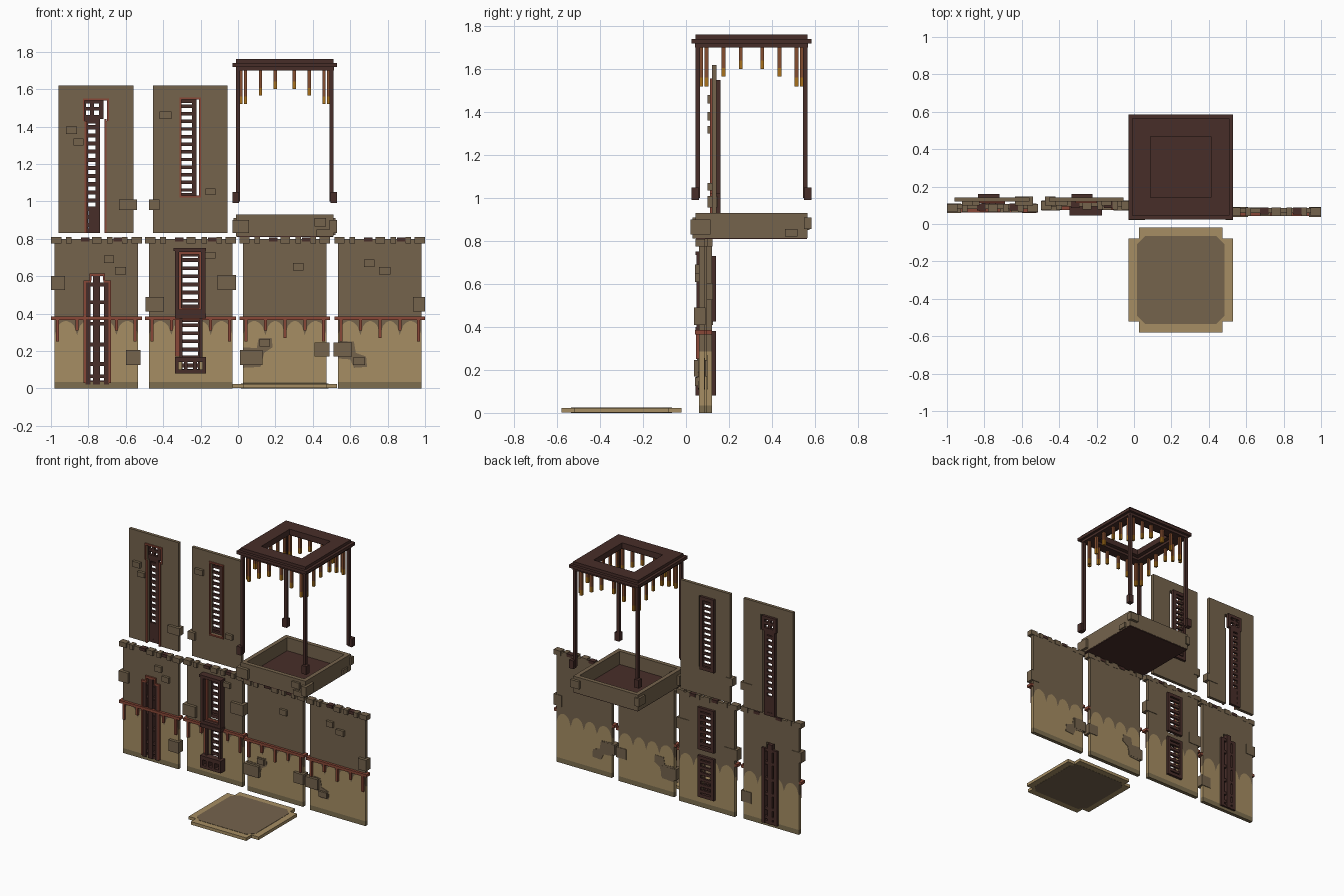
import bpy, bmesh, math
from mathutils import Vector

cube = bpy.data.objects.get("Cube")
if cube:
    bpy.data.objects.remove(cube, do_unlink=True)


def material(name, rgb):
    m = bpy.data.materials.new(name)
    m.use_nodes = True
    m.diffuse_color = (*rgb, 1)
    bsdf = next(n for n in m.node_tree.nodes if n.type == 'BSDF_PRINCIPLED')
    bsdf.inputs["Base Color"].default_value = (*rgb, 1)
    bsdf.inputs["Roughness"].default_value = 0.9
    return m


STONE = material("brown stone", (0.178, 0.126, 0.073))
TAN = material("tan plaster", (0.38, 0.27, 0.125))
BASE = material("dirty plaster", (0.205, 0.155, 0.078))
WOOD = material("dark wood", (0.064, 0.027, 0.022))
RED = material("red brown trim", (0.25, 0.064, 0.038))
RUST = material("rust wood", (0.23, 0.075, 0.03))
OCHRE = material("ochre tip", (0.39, 0.163, 0.012))


def finish(name, bm, mat):
    bmesh.ops.recalc_face_normals(bm, faces=bm.faces)
    me = bpy.data.meshes.new(name)
    bm.to_mesh(me)
    bm.free()
    me.materials.append(mat)
    ob = bpy.data.objects.new(name, me)
    bpy.context.scene.collection.objects.link(ob)
    return ob


def boxes(name, items, mat):
    """One object from (x0, x1, y0, y1, z0, z1) boxes."""
    bm = bmesh.new()
    for x0, x1, y0, y1, z0, z1 in items:
        vs = bmesh.ops.create_cube(bm, size=1)["verts"]
        for v in vs:
            v.co = Vector((x0 if v.co.x < 0 else x1,
                           y0 if v.co.y < 0 else y1,
                           z0 if v.co.z < 0 else z1))
    return finish(name, bm, mat)


def prism(name, pts, a, b, mat, flat=False):
    """Extrude an outline along y, or along z when flat."""
    bm = bmesh.new()
    place = (lambda p: (p[0], p[1], a)) if flat else (lambda p: (p[0], a, p[1]))
    f = bm.faces.new([bm.verts.new(place(p)) for p in pts])
    new = bmesh.ops.extrude_face_region(bm, geom=[f])["geom"]
    step = Vector((0, 0, b - a)) if flat else Vector((0, b - a, 0))
    bmesh.ops.translate(bm, vec=step, verts=[v for v in new if isinstance(v, bmesh.types.BMVert)])
    return finish(name, bm, mat)


def cut(ob, holes):
    for x0, x1, z0, z1 in holes:
        cutter = boxes("cutter", [(x0, x1, -0.5, 0.5, z0, z1)], WOOD)
        cutter.hide_render = True
        mod = ob.modifiers.new("opening", 'BOOLEAN')
        mod.operation, mod.solver, mod.object = 'DIFFERENCE', 'EXACT', cutter
        bpy.context.view_layer.objects.active = ob
        bpy.ops.object.modifier_apply(modifier=mod.name)
        bpy.data.objects.remove(cutter, do_unlink=True)


def border(x0, x1, y0, y1, z0, z1, w):
    return [(x0, x0 + w, y0, y1, z0, z1), (x1 - w, x1, y0, y1, z0, z1),
            (x0 + w, x1 - w, y0, y1, z0, z0 + w), (x0 + w, x1 - w, y0, y1, z1 - w, z1)]


def lattice(x0, x1, y0, y1, z0, z1, w, n, h):
    """Border frame with n evenly spaced rungs of height h."""
    gap = (z1 - z0) / (n + 1)
    return border(x0, x1, y0, y1, z0, z1, w) + [
        (x0 + w, x1 - w, y0 + 0.003, y1 - 0.003, z0 + gap * i - h / 2, z0 + gap * i + h / 2)
        for i in range(1, n + 1)]


def ring(h, w, z0, z1):
    """Square ring around the tower centre: half size h, width w."""
    x, y = CX, CY
    return [(x - h, x + h, y - h, y - h + w, z0, z1), (x - h, x + h, y + h - w, y + h, z0, z1),
            (x - h, x - h + w, y - h + w, y + h - w, z0, z1),
            (x + h - w, x + h, y - h + w, y + h - w, z0, z1)]


CX, CY = 0.25, 0.305
W = 0.446
DRIPS = ((0.015, 0.25), (0.12, 0.31), (0.225, 0.27), (0.33, 0.31), (0.43, 0.25))


def lower_wall(tag, x, y, t, holes, stones, edge_stones, skip=()):
    # Scalloped line where the plaster has worn away under the trim
    stops = [0] + [d[0] for d in DRIPS[1:-1]] + [W]
    line = []
    for a, b in zip(stops, stops[1:]):
        line += [(x + a + (b - a) * i / 7, 0.285 + 0.075 * math.sin(math.pi * i / 7) ** 0.5)
                 for i in range(7)]
    line.append((x + W, 0.285))
    upper = prism(tag + "_stone_wall", line + [(x + W, 0.80), (x, 0.80)], y, y + t, STONE)
    lower = prism(tag + "_plaster_wall", [(x, 0.035)] + line + [(x + W, 0.035)], y, y + t, TAN)
    boxes(tag + "_wall_base", [(x, x + W, y, y + t, 0, 0.035)], BASE)
    cut(upper, [h for h in holes if h[3] > 0.28])
    cut(lower, [h for h in holes if h[2] < 0.37])
    # Trim rail and hanging pegs
    boxes(tag + "_trim_rail", [(x - 0.02, x + W + 0.02, y - 0.018, y, 0.365, 0.385),
                               (x - 0.02, x, y, y + t, 0.365, 0.385),
                               (x + W, x + W + 0.02, y, y + t, 0.365, 0.385)], RED)
    boxes(tag + "_trim_pegs", [(x + d - 0.008, x + d + 0.008, y - 0.014, y, z, 0.365)
                               for i, (d, z) in enumerate(DRIPS) if i not in skip], RED)
    # Coping stones, rubble and loose stones
    cope = [(-0.02, 0.035), (0.06, 0.09), (0.20, 0.25), (0.28, 0.31), (0.36, 0.39), (0.41, W + 0.02)]
    boxes(tag + "_coping_stones", [(x + a, x + b, y - 0.016, y + t + 0.002, 0.775, 0.81)
                                   for a, b in cope], STONE)
    boxes(tag + "_coping_rubble", [(x + a, x + a + 0.045, y - 0.008, y + t + 0.003, 0.785, 0.806)
                                   for a in (0.14, 0.315)], WOOD)
    boxes(tag + "_stones", [(a, b, y - 0.018, y + 0.005, c, d) for a, b, c, d in stones]
          + [(a, b, y - 0.022, y + t + 0.004, c, d) for a, b, c, d in edge_stones], STONE)


def upper_wall(tag, x, holes, stones, edge_stones):
    wall = boxes(tag + "_wall", [(x, x + 0.40, 0.12, 0.143, 0.83, 1.62)], STONE)
    cut(wall, holes)
    boxes(tag + "_stones", [(a, b, 0.10, 0.125, c, d) for a, b, c, d in stones]
          + [(a, b, 0.10, 0.147, c, d) for a, b, c, d in edge_stones], STONE)


# Four lower walls
lower_wall("door", -0.98, 0.08, 0.026, [(-0.81, -0.695, 0.02, 0.56), (-0.785, -0.72, 0.55, 0.605)],
           [(-0.716, -0.663, 0.67, 0.71), (-0.658, -0.60, 0.61, 0.65)],
           [(-1.0, -0.925, 0.525, 0.60), (-0.60, -0.52, 0.125, 0.205)], (2,))
lower_wall("window", -0.476, 0.094, 0.027, [(-0.30, -0.205, 0.42, 0.72), (-0.30, -0.205, 0.10, 0.37)],
           [(-0.175, -0.12, 0.695, 0.73)],
           [(-0.495, -0.395, 0.41, 0.49), (-0.11, -0.01, 0.525, 0.605)], (2,))
lower_wall("plain", 0.027, 0.07, 0.027, [], [(0.295, 0.35, 0.63, 0.67), (0.115, 0.17, 0.225, 0.265)],
           [(0.01, 0.13, 0.125, 0.205), (0.41, 0.49, 0.17, 0.245)])
lower_wall("end", 0.535, 0.06, 0.026, [],
           [(0.675, 0.73, 0.65, 0.69), (0.755, 0.815, 0.61, 0.65), (0.615, 0.68, 0.125, 0.165)],
           [(0.51, 0.61, 0.17, 0.245), (0.935, 1.0, 0.41, 0.49)])

# Bare patches in the plaster, showing on both sides
prism("plain_bare_patch", [(0.028, 0.11), (0.12, 0.115), (0.14, 0.19), (0.185, 0.22), (0.18, 0.27),
                           (0.11, 0.268), (0.10, 0.215), (0.028, 0.22)], 0.067, 0.10, STONE)
prism("end_bare_patch", [(0.536, 0.16), (0.60, 0.155), (0.62, 0.11), (0.69, 0.115), (0.685, 0.17),
                         (0.63, 0.19), (0.62, 0.25), (0.536, 0.255)], 0.057, 0.089, STONE)

# Door grille and its stepped red surround
boxes("door_grille", [(x, x + w, 0.072, 0.122, 0.022, z) for x, w, z in
                      ((-0.815, 0.026, 0.565), (-0.774, 0.036, 0.60), (-0.716, 0.026, 0.565))]
      + [(-0.80, -0.70, 0.08, 0.118, z, z + 0.02)
         for z in (0.022, 0.055, 0.12, 0.225, 0.335, 0.45, 0.545)], WOOD)
boxes("door_surround", [(-0.825, -0.813, 0.068, 0.082, 0.03, 0.575), (-0.692, -0.68, 0.068, 0.082, 0.03, 0.575),
                        (-0.825, -0.785, 0.068, 0.082, 0.565, 0.577), (-0.72, -0.68, 0.068, 0.082, 0.565, 0.577),
                        (-0.795, -0.783, 0.068, 0.082, 0.577, 0.60), (-0.722, -0.71, 0.068, 0.082, 0.577, 0.60),
                        (-0.795, -0.71, 0.068, 0.082, 0.60, 0.615)], RED)

# Tall window: front frame, red lining, box sill and back grilles
boxes("window_front_frame", border(-0.337, -0.175, 0.05, 0.095, 0.40, 0.75, 0.022)
      + [(-0.337, -0.17, 0.045, 0.095, 0.375, 0.40), (-0.345, -0.17, 0.045, 0.095, 0.735, 0.752)]
      + [(x, x + 0.014, 0.07, 0.095, 0.16, 0.38) for x in (-0.312, -0.205)], WOOD)
boxes("window_lining", border(-0.315, -0.195, 0.075, 0.095, 0.415, 0.73, 0.014)
      + [(-0.337, -0.312, 0.085, 0.095, 0.17, 0.375)], RED)
boxes("window_sill_box", [(-0.337, -0.17, 0.045, 0.095, 0.08, 0.10), (-0.337, -0.17, 0.045, 0.095, 0.14, 0.168)]
      + [(x, x + 0.02, 0.045, 0.095, 0.10, 0.14) for x in (-0.337, -0.29, -0.24, -0.19)], WOOD)
boxes("window_back_grilles", lattice(-0.32, -0.19, 0.119, 0.14, 0.425, 0.73, 0.024, 6, 0.02)
      + lattice(-0.32, -0.19, 0.119, 0.14, 0.08, 0.38, 0.024, 6, 0.02), WOOD)

# Two upper walls with openings, red surrounds and back ladders
upper_wall("tall_slit", -0.96, [(-0.81, -0.713, 0.80, 1.44), (-0.82, -0.70, 1.43, 1.54)],
           [(-0.92, -0.86, 1.36, 1.40), (-0.88, -0.825, 1.30, 1.335)], [(-0.635, -0.54, 0.955, 1.01)])
boxes("tall_slit_surround", [(-0.83, -0.69, 0.112, 0.122, 1.538, 1.55),
                             (-0.83, -0.82, 0.112, 0.122, 1.43, 1.54), (-0.70, -0.69, 0.112, 0.122, 1.43, 1.54),
                             (-0.82, -0.808, 0.112, 0.122, 0.83, 1.43), (-0.715, -0.703, 0.112, 0.122, 0.83, 1.44)], RED)
boxes("tall_slit_ladder", lattice(-0.825, -0.738, 0.141, 0.161, 0.83, 1.44, 0.024, 13, 0.022)
      + [(-0.80, -0.76, 0.142, 0.158, 0.83, 0.97)]
      + border(-0.835, -0.72, 0.138, 0.161, 1.44, 1.545, 0.022)
      + [(-0.79, -0.77, 0.14, 0.158, 1.45, 1.54), (-0.82, -0.73, 0.14, 0.158, 1.485, 1.505)], WOOD)

upper_wall("slit", -0.455, [(-0.305, -0.205, 1.03, 1.545)],
           [(-0.42, -0.355, 1.44, 1.48), (-0.175, -0.12, 1.035, 1.07)], [(-0.475, -0.42, 0.955, 1.01)])
boxes("slit_surround", border(-0.313, -0.197, 0.112, 0.122, 1.02, 1.555, 0.011), RED)
boxes("slit_ladder", lattice(-0.335, -0.222, 0.141, 0.161, 1.02, 1.55, 0.025, 12, 0.018), WOOD)

# Floor slab: plaster cross with a chamfered stone centre
ox, oy = CX, -0.30
cross = [(0.222, 0.28), (0.222, 0.222), (0.28, 0.222)]
quarter = cross[::-1] + [(-a, b) for a, b in cross]
prism("floor_edge", [(ox + a, oy + b) for a, b in quarter + [(-a, -b) for a, b in quarter]],
      0.001, 0.023, TAN, flat=True)
octa = [(0.235, 0.19), (0.19, 0.235), (-0.19, 0.235), (-0.235, 0.19)]
prism("floor_centre", [(ox + a, oy + b) for a, b in octa + [(-a, -b) for a, b in octa]],
      0.0, 0.025, STONE, flat=True)

# Raised tray: stone parapet, wooden deck and corner stones
boxes("tray_parapet", ring(0.26, 0.03, 0.815, 0.93), STONE)
boxes("tray_deck", [(CX - 0.258, CX + 0.258, CY - 0.258, CY + 0.258, 0.81, 0.835)], WOOD)
boxes("tray_stones", [(-0.03, 0.06, 0.022, 0.115, 0.83, 0.90), (0.49, 0.53, 0.022, 0.115, 0.83, 0.90),
                      (0.41, 0.47, 0.03, 0.05, 0.865, 0.91), (0.42, 0.51, 0.03, 0.05, 0.812, 0.85),
                      (0.50, 0.52, 0.46, 0.52, 0.82, 0.855), (0.45, 0.52, 0.55, 0.585, 0.855, 0.91),
                      (-0.025, 0.01, 0.50, 0.575, 0.85, 0.91)], STONE)

# Canopy: stepped open roof frame, posts and feet
boxes("canopy_frame", ring(0.26, 0.097, 1.738, 1.76) + ring(0.28, 0.117, 1.718, 1.74)
      + ring(0.262, 0.07, 1.70, 1.72), WOOD)
corners = [(sx, sy) for sx in (-1, 1) for sy in (-1, 1)]
for name, off, r, z0, z1 in (("canopy_posts", 0.25, 0.011, 1.0, 1.71), ("canopy_feet", 0.262, 0.018, 0.99, 1.05)):
    boxes(name, [(CX + sx * off - r, CX + sx * off + r, CY + sy * off - r, CY + sy * off + r, z0, z1)
                 for sx, sy in corners], WOOD)

# Hanging pegs on all four sides, with ochre tips
pegs, tips = [], []
for off, z in ((0.21, 1.52), (0.13, 1.565), (0.05, 1.60)):
    for s in (-1, 1):
        for side in (-0.235, 0.235):
            for px, py in ((s * off, side), (side, s * off)):
                x, y = CX + px, CY + py
                pegs.append((x - 0.009, x + 0.009, y - 0.009, y + 0.009, z + 0.04, 1.705))
                tips.append((x - 0.009, x + 0.009, y - 0.009, y + 0.009, z, z + 0.04))
boxes("canopy_pegs", pegs, RUST)
boxes("canopy_peg_tips", tips, OCHRE)
